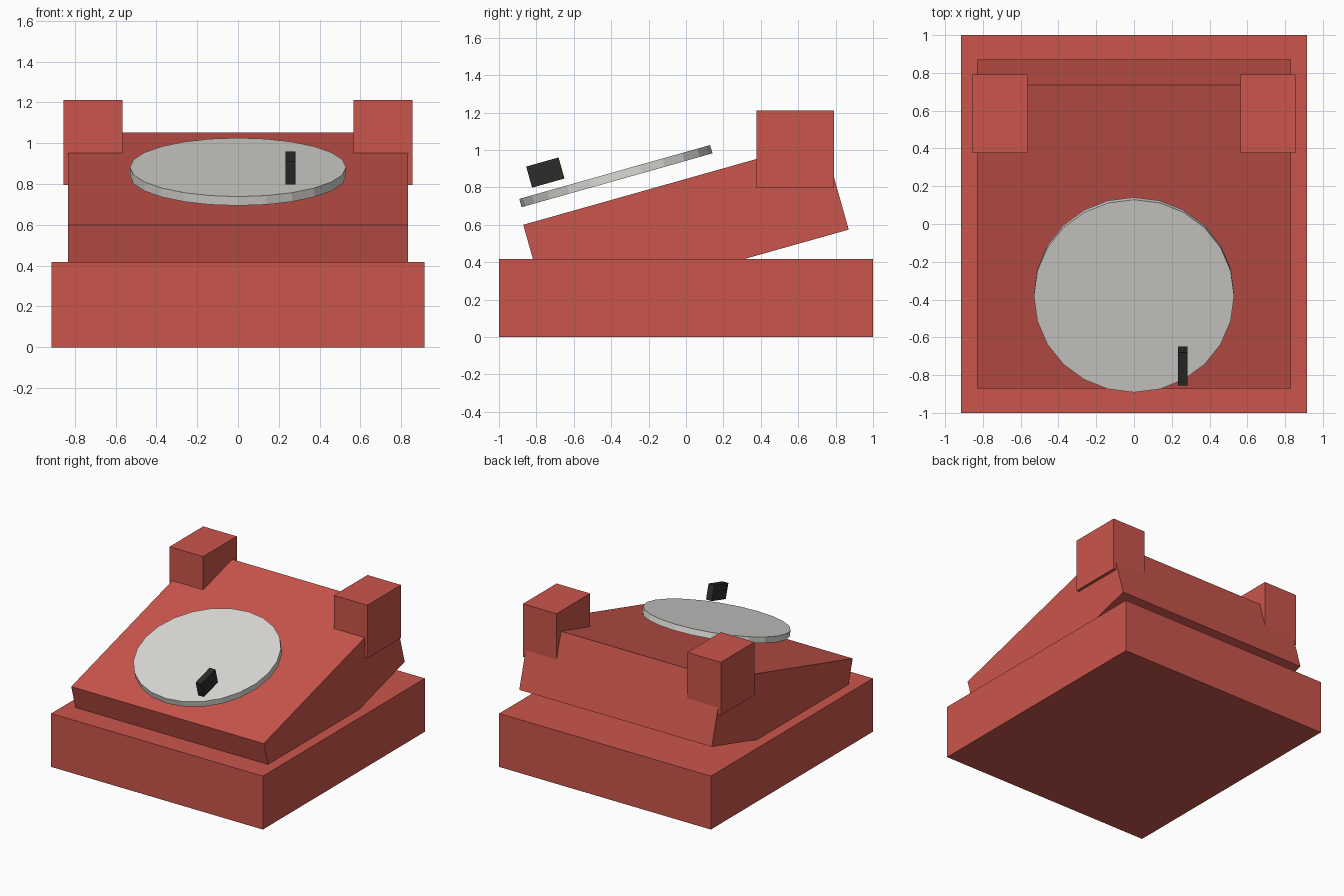
import bpy
import math

if "Cube" in bpy.data.objects:
    bpy.data.objects.remove(bpy.data.objects["Cube"])

TILT = math.radians(15.75)


def material(name, rgb):
    m = bpy.data.materials.new(name)
    m.diffuse_color = (*rgb, 1.0)
    m.use_nodes = True
    m.node_tree.nodes["Principled BSDF"].inputs["Base Color"].default_value = m.diffuse_color
    return m


red = material("red", (0.60, 0.092, 0.072))
pale = material("pale grey", (0.72, 0.71, 0.68))
black = material("black", (0.025, 0.025, 0.025))


def finish(name, mat):
    ob = bpy.context.object
    ob.name = name
    ob.data.materials.append(mat)
    return ob


def box(name, centre, size, mat, tilt=0.0):
    bpy.ops.mesh.primitive_cube_add(size=1, location=centre, rotation=(tilt, 0, 0))
    ob = finish(name, mat)
    ob.scale = size
    return ob


# Flat plinth and the sloped body sunk into it
box("base", (0, 0, 0.2085), (1.83, 2.0, 0.417), red)
box("sloped_body", (0, 0, 0.587), (1.664, 1.668, 0.497), red, TILT)

# Cradle posts on both back corners
for side, label in ((-1, "left"), (1, "right")):
    box(f"cradle_post_{label}", (side * 0.71, 0.584, 1.003), (0.29, 0.415, 0.415), red)

# Round dial floating parallel to the slope
bpy.ops.mesh.primitive_cylinder_add(vertices=24, radius=0.53, depth=0.046,
                                    location=(0, -0.375, 0.86), rotation=(TILT, 0, 0))
finish("dial", pale)

# Small finger stop above the dial
box("finger_stop", (0.257, -0.752, 0.879), (0.05, 0.18, 0.117), black, TILT)
